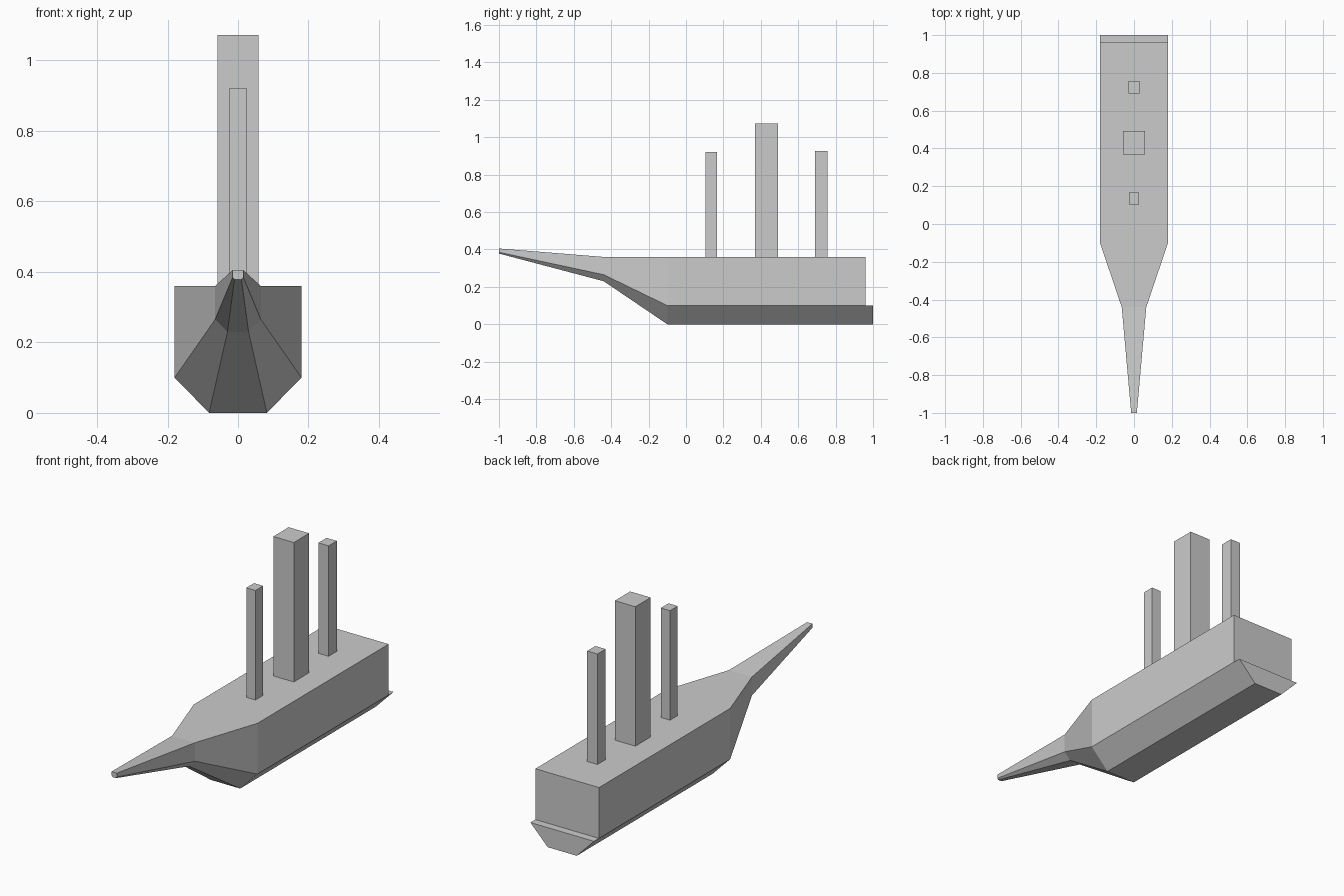
import bpy
import bmesh

if "Cube" in bpy.data.objects:
    bpy.data.objects.remove(bpy.data.objects["Cube"])

grey = bpy.data.materials.new("plain_grey")
grey.use_nodes = True
GREY = (0.6, 0.6, 0.6, 1)
grey.diffuse_color = GREY
grey.node_tree.nodes["Principled BSDF"].inputs["Base Color"].default_value = GREY


def finish(bm, name):
    bmesh.ops.recalc_face_normals(bm, faces=bm.faces)
    mesh = bpy.data.meshes.new(name)
    bm.to_mesh(mesh)
    bm.free()
    mesh.materials.append(grey)
    obj = bpy.data.objects.new(name, mesh)
    bpy.context.collection.objects.link(obj)
    return obj


def build_hull():
    # Stations along the hull: y, beam half width, keel half width, deck, chine and keel heights
    stations = [
        (-1.0, 0.015, 0.01, 0.405, 0.385, 0.378),
        (-0.44, 0.065, 0.03, 0.36, 0.265, 0.23),
        (-0.1, 0.18, 0.082, 0.36, 0.1, 0.0),
        (0.96, 0.18, 0.082, 0.36, 0.1, 0.0),
    ]
    bm = bmesh.new()
    rings = []
    for y, beam, keel, deck, chine, bottom in stations:
        half = [(beam, deck), (beam, chine), (keel, bottom)]
        outline = half + [(-x, z) for x, z in reversed(half)]
        rings.append([bm.verts.new((x, y, z)) for x, z in outline])
    for a, b in zip(rings, rings[1:]):
        for i in range(6):
            j = (i + 1) % 6
            bm.faces.new((a[i], a[j], b[j], b[i]))
    bm.faces.new(rings[0])

    # Flat stern, with the lower hull reaching out as a ledge
    end = rings[-1]
    bm.faces.new((end[0], end[1], end[4], end[5]))
    lower = [bm.verts.new((v.co.x, 1.0, v.co.z)) for v in end[1:5]]
    for i in range(4):
        j = (i + 1) % 4
        bm.faces.new((end[1 + i], end[1 + j], lower[j], lower[i]))
    bm.faces.new(lower)
    finish(bm, "hull")


def build_mast(name, y, width, depth, top, deck=0.36):
    bm = bmesh.new()
    bmesh.ops.create_cube(bm, size=1)
    bmesh.ops.scale(bm, vec=(width, depth, top - deck), verts=bm.verts)
    bmesh.ops.translate(bm, vec=(0, y, (top + deck) / 2), verts=bm.verts)
    finish(bm, name)


build_hull()
build_mast("front_mast", 0.135, 0.052, 0.062, 0.92)
build_mast("main_mast", 0.43, 0.116, 0.124, 1.073)
build_mast("rear_mast", 0.724, 0.058, 0.066, 0.925)
